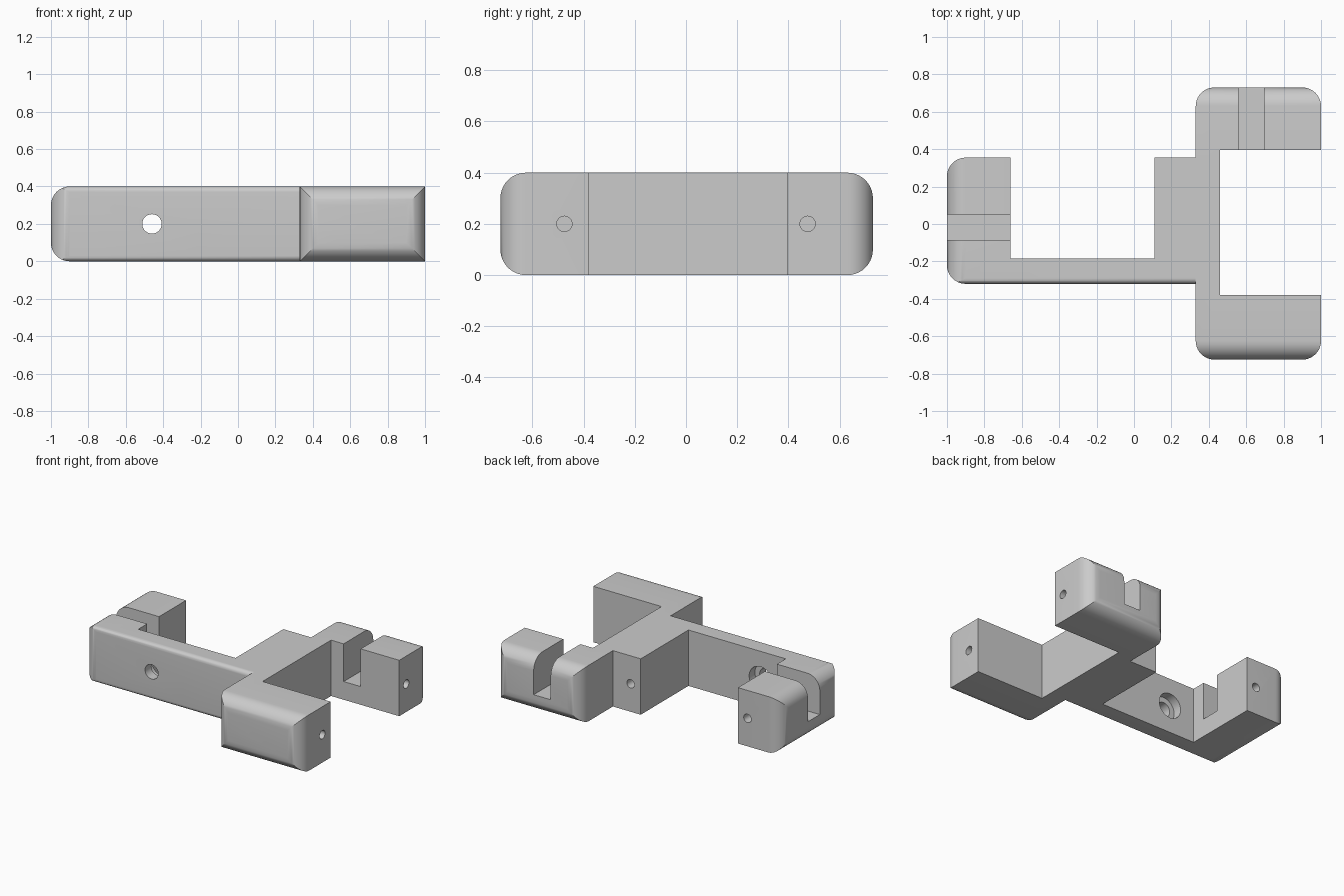
import bpy, bmesh, math
from mathutils import Vector

cube = bpy.data.objects.get("Cube")
if cube:
    bpy.data.objects.remove(cube, do_unlink=True)

grey = bpy.data.materials.new("plain_grey")
grey.use_nodes = True
grey.diffuse_color = (0.6, 0.6, 0.6, 1)
grey.node_tree.nodes["Principled BSDF"].inputs["Base Color"].default_value = grey.diffuse_color

H = 0.4
R = 0.1


def rounded(corners, steps=10):
    """Outline from (u, v) or (u, v, radius) right-angled corners."""
    out = []
    for i, c in enumerate(corners):
        p = Vector(c[:2])
        if len(c) == 2:
            out.append(p)
            continue
        r = c[2]
        a = (Vector(corners[i - 1][:2]) - p).normalized()
        b = (Vector(corners[(i + 1) % len(corners)][:2]) - p).normalized()
        for k in range(steps + 1):
            t = k / steps * math.pi / 2
            out.append(p + r * (a * (1 - math.sin(t)) + b * (1 - math.cos(t))))
    return out


def prism(name, axis, outline, lo, hi):
    """Extrude an outline along an axis from lo to hi."""
    place = {"x": lambda u, v, w: (w, u, v),
             "y": lambda u, v, w: (u, w, v),
             "z": lambda u, v, w: (u, v, w)}[axis]
    bm = bmesh.new()
    a, b = [[bm.verts.new(place(p[0], p[1], w)) for p in outline] for w in (lo, hi)]
    bm.faces.new(a)
    bm.faces.new(b)
    for i in range(len(a)):
        bm.faces.new((a[i - 1], a[i], b[i], b[i - 1]))
    bmesh.ops.recalc_face_normals(bm, faces=bm.faces)
    me = bpy.data.meshes.new(name)
    bm.to_mesh(me)
    bm.free()
    me.materials.append(grey)
    ob = bpy.data.objects.new(name, me)
    bpy.context.collection.objects.link(ob)
    return ob


def box(name, x, y, z):
    return prism(name, "z", [(x[0], y[0]), (x[1], y[0]), (x[1], y[1]), (x[0], y[1])], *z)


def hole(axis, u, r, lo, hi):
    ring = [(u + r * math.cos(t * math.pi / 16), H / 2 + r * math.sin(t * math.pi / 16))
            for t in range(32)]
    return prism("hole_cutter", axis, ring, lo, hi)


def combine(ob, other, op):
    mod = ob.modifiers.new(op.lower(), "BOOLEAN")
    mod.operation = op
    mod.solver = "EXACT"
    mod.object = other
    bpy.context.view_layer.objects.active = ob
    bpy.ops.object.modifier_apply(modifier=mod.name)
    bpy.data.objects.remove(other, do_unlink=True)


# Long bar with the left arm and the middle block
body = prism("bracket_body", "z", rounded([
    (-1, -0.32, R), (0.4, -0.32), (0.4, 0.355), (0.11, 0.355),
    (0.11, -0.185), (-0.66, -0.185), (-0.66, 0.355), (-1, 0.355, R)]), 0, H)
# Rounded end and softened front edges of the bar
combine(body, prism("end_shape", "y", rounded([
    (-1, 0, R), (1, 0), (1, H), (-1, H, R)]), -1, 1), "INTERSECT")
combine(body, prism("edge_shape", "x", rounded([
    (-0.32, 0, 0.03), (1, 0), (1, H), (-0.32, H, 0.03)]), -2, 2), "INTERSECT")

# Spine with the front and back arms
spine = prism("spine", "z", rounded([
    (0.33, -0.725, R), (1, -0.725, R), (1, -0.38), (0.46, -0.38),
    (0.46, 0.395), (1, 0.395), (1, 0.73, R), (0.33, 0.73, R)]), 0, H)
combine(spine, prism("arm_shape", "x", rounded([
    (-0.725, 0, R), (0.73, 0, R), (0.73, H, R), (-0.725, H, R)]), -2, 2), "INTERSECT")
combine(body, spine, "UNION")

# Open slots across the back and left arms
combine(body, box("slot_cutter", (0.56, 0.695), (0.3, 1), (0.13, 1)), "DIFFERENCE")
combine(body, box("slot_cutter", (-2, -0.5), (-0.085, 0.05), (0.13, 1)), "DIFFERENCE")

# Small blind holes in the arm ends and the block
for y in (-0.475, 0.475):
    combine(body, hole("x", y, 0.03, 0.82, 1.2), "DIFFERENCE")
for x in (-0.735, 0.19):
    combine(body, hole("y", x, 0.03, 0.2, 0.6), "DIFFERENCE")

# Counterbored hole through the bar
combine(body, hole("y", -0.46, 0.052, -0.5, 0), "DIFFERENCE")
combine(body, hole("y", -0.46, 0.09, -0.25, 0), "DIFFERENCE")

# Smooth fillets, sharp corners
bpy.ops.object.select_all(action="DESELECT")
body.select_set(True)
bpy.context.view_layer.objects.active = body
bpy.ops.object.shade_smooth_by_angle(angle=math.radians(30))
